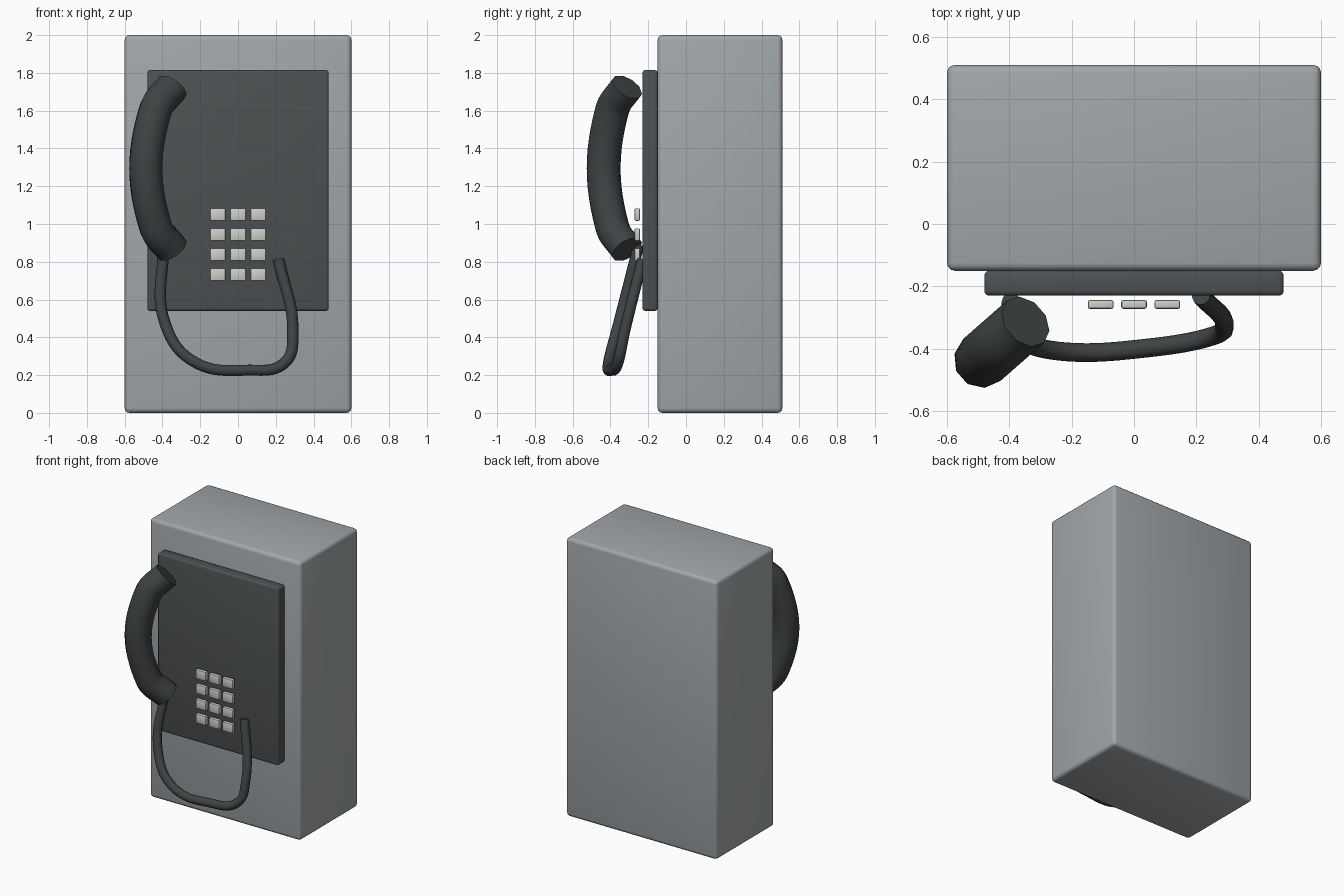
import bpy
from math import radians

default = bpy.data.objects.get("Cube")
if default:
    bpy.data.objects.remove(default, do_unlink=True)


def material(name, rgb):
    mat = bpy.data.materials.new(name)
    mat.use_nodes = True
    color = (*rgb, 1)
    mat.diffuse_color = color
    mat.node_tree.nodes["Principled BSDF"].inputs["Base Color"].default_value = color
    return mat


grey = material("housing grey", (0.36, 0.385, 0.40))
charcoal = material("panel charcoal", (0.075, 0.082, 0.085))
dark = material("handset dark grey", (0.05, 0.056, 0.058))
ivory = material("key ivory", (0.62, 0.63, 0.58))


def smooth(obj, angle):
    bpy.ops.object.select_all(action="DESELECT")
    obj.select_set(True)
    bpy.context.view_layer.objects.active = obj
    bpy.ops.object.shade_smooth_by_angle(angle=radians(angle))


def box(name, low, high, mat, bevel, segments=3):
    """Rounded box between two corners."""
    center = [(a + b) / 2 for a, b in zip(low, high)]
    bpy.ops.mesh.primitive_cube_add(size=1, location=center)
    obj = bpy.context.object
    obj.name = name
    obj.scale = [b - a for a, b in zip(low, high)]
    bpy.ops.object.transform_apply(location=False, rotation=False, scale=True)
    mod = obj.modifiers.new("rounded edges", "BEVEL")
    mod.width = bevel
    mod.segments = segments
    bpy.ops.object.modifier_apply(modifier=mod.name)
    obj.data.materials.append(mat)
    smooth(obj, 40)
    return obj


def tube(name, points, radius, mat):
    """Capped round tube along a smooth path."""
    curve = bpy.data.curves.new(name, "CURVE")
    curve.dimensions = "3D"
    curve.bevel_depth = radius
    curve.bevel_resolution = 3
    curve.use_fill_caps = True
    curve.resolution_u = 12
    spline = curve.splines.new("BEZIER")
    spline.bezier_points.add(len(points) - 1)
    for knot, co in zip(spline.bezier_points, points):
        knot.co = co
        knot.handle_left_type = knot.handle_right_type = "AUTO"
    obj = bpy.data.objects.new(name, curve)
    bpy.context.collection.objects.link(obj)
    bpy.ops.object.select_all(action="DESELECT")
    obj.select_set(True)
    bpy.context.view_layer.objects.active = obj
    bpy.ops.object.convert(target="MESH")
    obj = bpy.context.object
    obj.name = name
    obj.data.materials.clear()
    obj.data.materials.append(mat)
    smooth(obj, 50)
    return obj


# Housing and front panel
box("housing", (-0.6, -0.15, 0), (0.6, 0.51, 2), grey, 0.025)
box("front_panel", (-0.48, -0.23, 0.54), (0.48, -0.15, 1.815), charcoal, 0.015)

# Keypad: four rows of three floating keys
for row in range(4):
    for col in range(3):
        x = (col - 1) * 0.107
        z = 1.05 - row * 0.106
        box(f"key_{row + 1}_{col + 1}", (x - 0.041, -0.272, z - 0.033),
            (x + 0.041, -0.244, z + 0.033), ivory, 0.006, 2)

# Handset: mirrored about its mid height
mid = 1.295
half = [(-0.348, -0.313, 0.43), (-0.438, -0.392, 0.305)]
handset_path = [(x, y, mid + h) for x, y, h in half]
handset_path += [(x, y, mid - h) for x, y, h in reversed(half)]
tube("handset", handset_path, 0.09, dark)

# Cord hanging from the handset to the panel
tube("cord", [
    (-0.395, -0.25, 0.89),
    (-0.388, -0.355, 0.48),
    (-0.24, -0.408, 0.275),
    (0.05, -0.397, 0.226),
    (0.25, -0.36, 0.268),
    (0.29, -0.325, 0.43),
    (0.215, -0.23, 0.81),
], 0.03, dark)
